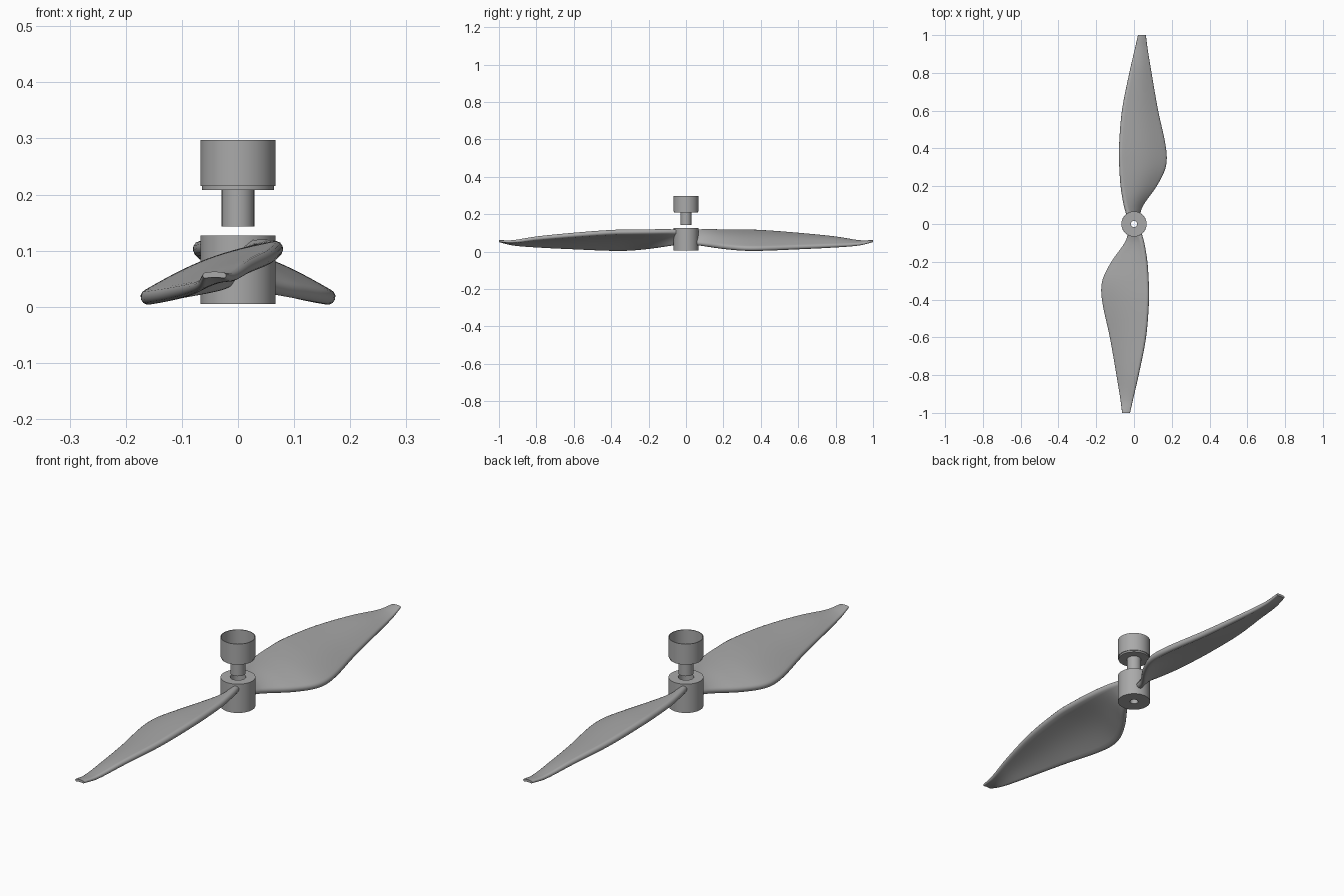
import bpy, bmesh, math
from mathutils import Vector

cube = bpy.data.objects.get("Cube")
if cube:
    bpy.data.objects.remove(cube, do_unlink=True)


def material(name, value):
    mat = bpy.data.materials.new(name)
    mat.use_nodes = True
    color = (value, value, value, 1)
    mat.diffuse_color = color
    mat.node_tree.nodes["Principled BSDF"].inputs["Base Color"].default_value = color
    return mat


grey = material("plain grey", 0.4)


def finish(name, bm, mat, angle=35):
    bmesh.ops.recalc_face_normals(bm, faces=bm.faces)
    mesh = bpy.data.meshes.new(name)
    bm.to_mesh(mesh)
    bm.free()
    obj = bpy.data.objects.new(name, mesh)
    bpy.context.collection.objects.link(obj)
    mesh.materials.append(mat)
    bpy.ops.object.select_all(action="DESELECT")
    obj.select_set(True)
    bpy.context.view_layer.objects.active = obj
    bpy.ops.object.shade_smooth_by_angle(angle=math.radians(angle))
    return obj


def bridge_rings(bm, rings, closed):
    pairs = list(zip(rings, rings[1:]))
    if closed:
        pairs.append((rings[-1], rings[0]))
    for a, b in pairs:
        for i in range(len(a)):
            j = (i + 1) % len(a)
            bm.faces.new((a[i], a[j], b[j], b[i]))


def lathe(name, profile, mat, sides=64):
    """Revolve a closed (radius, height) outline about z."""
    bm = bmesh.new()
    rings = []
    for r, z in profile:
        rings.append([bm.verts.new((r * math.cos(t), r * math.sin(t), z))
                      for t in (math.tau * k / sides for k in range(sides))])
    bridge_rings(bm, rings, True)
    return finish(name, bm, mat)


# Hub: stepped bore, wide at the top and narrow at the base
BORE = 0.017
lathe("hub", [(BORE, 0.005), (0.067, 0.005), (0.067, 0.127),
              (0.03, 0.127), (0.03, 0.04), (BORE, 0.04)], grey)

# Cap: thin open cup with a stepped base on a hollow stem
lathe("cap", [(BORE, 0.143), (0.029, 0.143), (0.029, 0.208), (0.064, 0.208),
              (0.064, 0.215), (0.067, 0.215), (0.067, 0.297), (0.064, 0.297),
              (0.064, 0.218), (BORE, 0.218)], grey)

# Blade stations: span, high edge x and z, low edge x and z, half thickness
STATIONS = [
    (0.045, -0.04, 0.105, 0.03, 0.05, 0.014),
    (0.1, -0.055, 0.106, 0.05, 0.042, 0.014),
    (0.2, -0.071, 0.105, 0.12, 0.028, 0.014),
    (0.3, -0.078, 0.104, 0.168, 0.019, 0.014),
    (0.4, -0.08, 0.102, 0.17, 0.018, 0.014),
    (0.6, -0.064, 0.088, 0.128, 0.025, 0.013),
    (0.8, -0.025, 0.07, 0.093, 0.033, 0.011),
    (0.93, 0.005, 0.053, 0.072, 0.041, 0.008),
    (1.0, 0.021, 0.056, 0.063, 0.056, 0.005),
]


def smooth_stations(rows, steps=6):
    """Cubic interpolation through the rows, with slopes set by span."""
    rows = [Vector(r) for r in rows]
    last = len(rows) - 1
    slopes = []
    for i in range(last + 1):
        a, b = rows[max(i - 1, 0)], rows[min(i + 1, last)]
        slopes.append((b - a) / (b[0] - a[0]))
    out = []
    for i in range(last):
        a, b = rows[i], rows[i + 1]
        d = b[0] - a[0]
        for k in range(steps):
            t = k / steps
            s = t * t * (3 - 2 * t)
            out.append(a * (1 - s) + b * s
                       + slopes[i] * (d * t * (1 - t) ** 2)
                       - slopes[i + 1] * (d * t * t * (1 - t)))
    return out + [rows[last]]


def blade_section(row, n=14, cap=6):
    """Cambered slab with half-round edges."""
    y, lx, lz, rx, rz, h = row
    high, low = Vector((lx + h, lz)), Vector((rx - h, rz))
    chord = low - high
    up = Vector((-chord.y, chord.x)).normalized()
    along = chord.normalized()
    camber = 0.05 * chord.length

    def middle(t):
        return high + chord * t + up * (camber * math.sin(math.pi * t))

    points = [middle(k / n) + up * h for k in range(n + 1)]
    for k in range(1, cap):
        a = math.pi * k / cap
        points.append(low + up * (h * math.cos(a)) + along * (h * math.sin(a)))
    points += [middle(1 - k / n) - up * h for k in range(n + 1)]
    for k in range(1, cap):
        a = math.pi * k / cap
        points.append(high - up * (h * math.cos(a)) - along * (h * math.sin(a)))
    return [(p.x, y, p.y) for p in points]


def blade(name, turn):
    bm = bmesh.new()
    rings = [[bm.verts.new(p) for p in blade_section(row)]
             for row in smooth_stations(STATIONS)]
    bridge_rings(bm, rings, False)
    bm.faces.new(rings[0])
    bm.faces.new(rings[-1])
    finish(name, bm, grey, 50).rotation_euler.z = turn


# Two identical blades, half a turn apart
blade("back_blade", 0)
blade("front_blade", math.pi)
